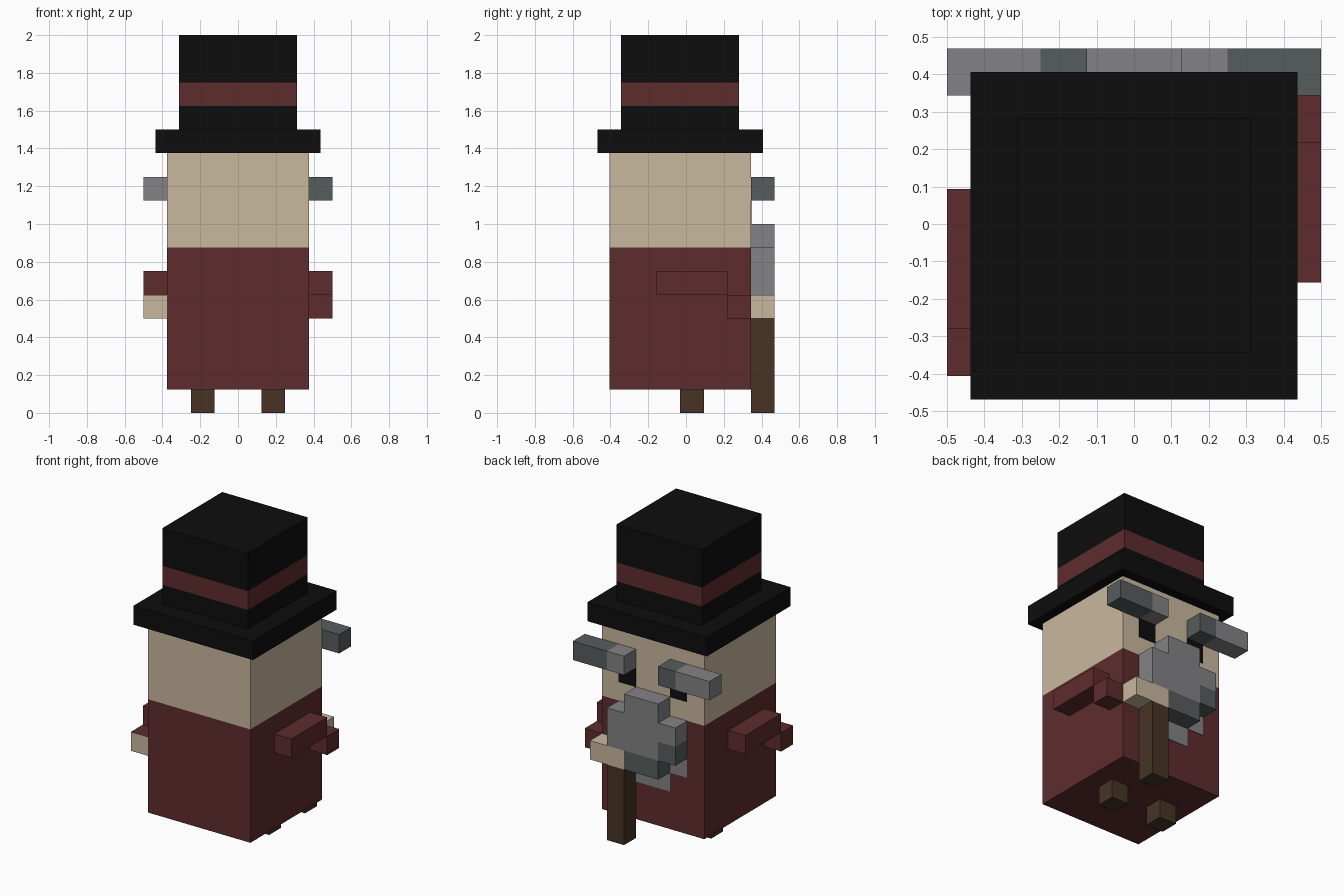
import bpy
import bmesh

cube = bpy.data.objects.get("Cube")
if cube:
    bpy.data.objects.remove(cube, do_unlink=True)

V = 0.125        # block size
FACE = 0.344     # y of the face plane
PLATE = 0.004    # thickness of painted details


def make_material(name, rgb):
    linear = [((c / 255 + 0.055) / 1.055) ** 2.4 if c > 10 else c / 255 / 12.92 for c in rgb]
    mat = bpy.data.materials.new(name)
    mat.use_nodes = True
    mat.diffuse_color = (*linear, 1)
    mat.node_tree.nodes["Principled BSDF"].inputs["Base Color"].default_value = (*linear, 1)
    return mat


black = make_material("black", (13, 13, 13))
red = make_material("dark red", (94, 44, 46))
skin = make_material("skin", (201, 184, 158))
light_grey = make_material("light grey", (131, 130, 133))
dark_grey = make_material("dark grey", (86, 93, 93))
brown = make_material("brown", (70, 52, 36))


def box(name, x, y, z, mat):
    """Box between (min, max) pairs on each axis."""
    bm = bmesh.new()
    bmesh.ops.create_cube(bm, size=1)
    for v in bm.verts:
        v.co = [r[0] if c < 0 else r[1] for c, r in zip(v.co, (x, y, z))]
    mesh = bpy.data.meshes.new(name)
    bm.to_mesh(mesh)
    bm.free()
    mesh.materials.append(mat)
    obj = bpy.data.objects.new(name, mesh)
    bpy.context.collection.objects.link(obj)
    return obj


def front_block(name, x0, x1, z0, z1, mat, depth=V):
    """Block standing on the face plane; x and z count in blocks."""
    return box(name, (x0 * V, x1 * V), (FACE, FACE + depth), (z0 * V, z1 * V), mat)


# Body and head
trunk_x, trunk_y = (-3 * V, 3 * V), (FACE - 6 * V, FACE)
box("body", trunk_x, trunk_y, (V, 7 * V), red)
box("head", trunk_x, trunk_y, (7 * V, 11 * V), skin)

# Hat
crown_x, crown_y = (-2.5 * V, 2.5 * V), (FACE - 5.5 * V, FACE - 0.5 * V)
box("hat_brim", (-3.5 * V, 3.5 * V), (FACE - 6.5 * V, FACE + 0.5 * V), (11 * V, 12 * V), black)
box("hat_lower_crown", crown_x, crown_y, (12 * V, 13 * V), black)
box("hat_band", crown_x, crown_y, (13 * V, 14 * V), red)
box("hat_upper_crown", crown_x, crown_y, (14 * V, 16 * V), black)

# Feet and eyes
for side, x0 in (("left", 1), ("right", -2)):
    box(side + "_foot", (x0 * V, (x0 + 1) * V), (FACE - 3 * V, FACE - 2 * V), (0, V), brown)
    front_block(side + "_eye", x0, x0 + 1, 8, 9, black, PLATE)

# Two-tone eyebrows
front_block("left_brow_inner", 1, 2, 9, 10, light_grey)
front_block("left_brow_outer", 2, 4, 9, 10, dark_grey)
front_block("right_brow_inner", -2, -1, 9, 10, dark_grey)
front_block("right_brow_outer", -4, -2, 9, 10, light_grey)

# Beard, with its flat lower tip on the coat
front_block("beard_top", -1, 1, 7, 8, light_grey)
front_block("beard_middle", -2, 2, 6, 7, light_grey)
front_block("beard_lower", -1, 2, 5, 6, light_grey)
front_block("beard_lower_side", -2, -1, 5, 6, dark_grey)
front_block("beard_bottom", -1, 1, 4, 5, dark_grey)
front_block("beard_tip_wide", -2, 2, 4, 5, light_grey, PLATE)
front_block("beard_tip_narrow", -1, 1, 3, 4, light_grey, PLATE)

# Left arm reaching forward to the cane
left_x = (3 * V, 4 * V)
box("left_upper_arm", left_x, (FACE - 4 * V, FACE - V), (5 * V, 6 * V), red)
box("left_forearm", left_x, (FACE - V, FACE), (4 * V, 5 * V), red)
front_block("left_hand", 1, 3, 4, 5, skin)
front_block("cane", 1, 2, 0, 4, brown)

# Right arm swung back, its end face bare
right_x = (-4 * V, -3 * V)
box("right_upper_arm", right_x, (FACE - 5 * V, FACE - 2 * V), (5 * V, 6 * V), red)
forearm = box("right_forearm", right_x, (FACE - 6 * V, FACE - 5 * V), (4 * V, 5 * V), red)
forearm.data.materials.append(skin)
for poly in forearm.data.polygons:
    poly.material_index = int(poly.normal.y < -0.5)
